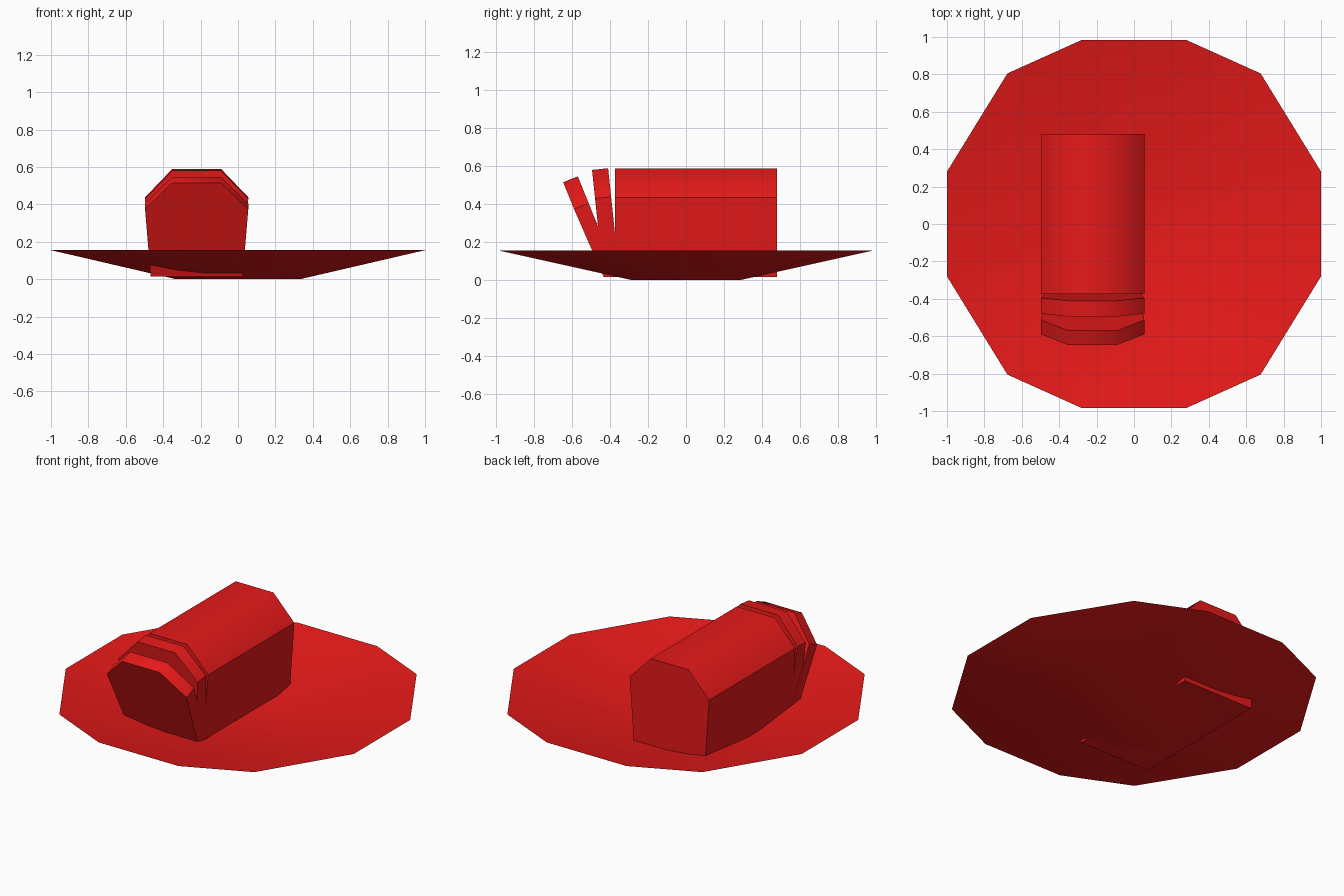
import bpy
from math import sin, cos, radians, tau

if "Cube" in bpy.data.objects:
    bpy.data.objects.remove(bpy.data.objects["Cube"])

red = bpy.data.materials.new("red")
red.diffuse_color = (0.8, 0.01, 0.01, 1)
red.use_nodes = True
red.node_tree.nodes["Principled BSDF"].inputs["Base Color"].default_value = red.diffuse_color


def add_object(name, verts, faces):
    mesh = bpy.data.meshes.new(name)
    mesh.from_pydata(verts, [], faces)
    mesh.materials.append(red)
    obj = bpy.data.objects.new(name, mesh)
    bpy.context.collection.objects.link(obj)
    bpy.context.view_layer.objects.active = obj
    obj.select_set(True)
    bpy.ops.object.shade_smooth_by_angle(angle=radians(47))
    obj.select_set(False)
    return obj


# Plate: hexagonal base opening out to a twelve-sided rim
base = [(0.332 * cos(tau * i / 6), 0.332 * sin(tau * i / 6), 0) for i in range(6)]
corner = [(1, 0.28), (0.677, 0.805), (0.277, 0.985)]
quarters = [(1, 1, 1), (-1, 1, -1), (-1, -1, 1), (1, -1, -1)]
rim = [(sx * x, sy * y, 0.155) for sx, sy, step in quarters for x, y in corner[::step]]
faces = [tuple(reversed(range(6)))[::-1]]
for q, b in enumerate((1, 2, 4, 5)):
    r = 6 + 3 * q
    faces += [(b, r, r + 1), (b, r + 1, r + 2)]
faces += [(1, 8, 9, 2), (4, 14, 15, 5)]
faces += [(2, 11, 3), (3, 11, 12), (3, 12, 4), (5, 17, 0), (0, 17, 6), (0, 6, 1)]
add_object("plate", base + rim, faces)

# Bread cross-section: (x, distance below the crown)
section = [(-0.467, 0.57), (0.025, 0.57), (0.055, 0.152),
           (-0.09, 0), (-0.352, 0), (-0.497, 0.152)]


def bread(name, y, z, depth, tilt=0):
    """Extrude the section back from its front crown edge, leaning forward by tilt."""
    s, c = sin(radians(tilt)), cos(radians(tilt))
    verts = [(x, y + h * s + d * c, max(0.015, z - h * c + d * s))
             for d in (0, depth) for x, h in section]
    sides = [(i, i + 6, (i + 1) % 6 + 6, (i + 1) % 6)[::-1] for i in range(6)]
    return add_object(name, verts, [tuple(range(6)), tuple(range(11, 5, -1))] + sides)


# Loaf and its two leaning slices
bread("loaf", -0.375, 0.587, 0.855)
bread("inner_slice", -0.495, 0.58, 0.085, 6)
bread("outer_slice", -0.647, 0.515, 0.083, 22)
